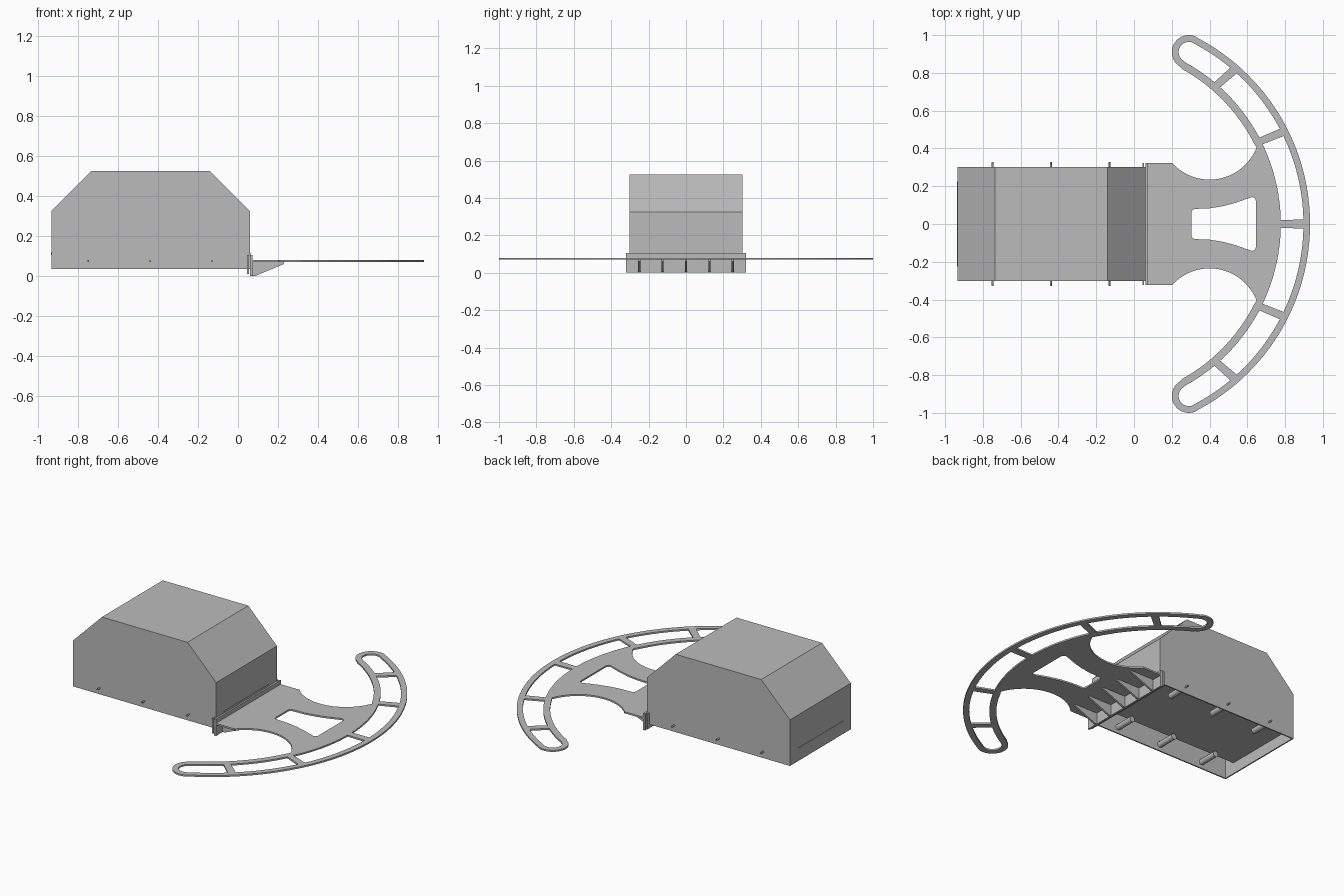
import bpy, bmesh
from math import sin, cos, radians, pi
from mathutils import Matrix

cube = bpy.data.objects.get("Cube")
if cube:
    bpy.data.objects.remove(cube, do_unlink=True)

grey = bpy.data.materials.new("plain_grey")
grey.use_nodes = True
grey.diffuse_color = (0.5, 0.5, 0.5, 1)
grey.node_tree.nodes["Principled BSDF"].inputs["Base Color"].default_value = (0.5, 0.5, 0.5, 1)


def add_object(name, data):
    ob = bpy.data.objects.new(name, data)
    bpy.context.scene.collection.objects.link(ob)
    data.materials.append(grey)
    return ob


def from_bmesh(name, bm):
    bmesh.ops.recalc_face_normals(bm, faces=bm.faces)
    me = bpy.data.meshes.new(name)
    bm.to_mesh(me)
    bm.free()
    return add_object(name, me)


def box(name, x0, x1, half_y, z0, z1):
    bm = bmesh.new()
    bmesh.ops.create_cube(bm, size=1)
    bmesh.ops.scale(bm, vec=(x1 - x0, 2 * half_y, z1 - z0), verts=bm.verts)
    bmesh.ops.translate(bm, vec=((x0 + x1) / 2, 0, (z0 + z1) / 2), verts=bm.verts)
    return from_bmesh(name, bm)


def prism(name, profile, y0, y1, open_bottom=False):
    """Extrude an x-z profile along y; the first profile edge is the bottom."""
    bm = bmesh.new()
    face = bm.faces.new([bm.verts.new((x, y0, z)) for x, z in profile])
    ext = bmesh.ops.extrude_face_region(bm, geom=[face])["geom"]
    verts = [g for g in ext if isinstance(g, bmesh.types.BMVert)]
    bmesh.ops.translate(bm, vec=(0, y1 - y0, 0), verts=verts)
    bmesh.ops.recalc_face_normals(bm, faces=bm.faces)
    if open_bottom:
        low = [f for f in bm.faces if f.normal.z < -0.9]
        bmesh.ops.delete(bm, geom=low, context="FACES")
    me = bpy.data.meshes.new(name)
    bm.to_mesh(me)
    bm.free()
    return add_object(name, me)


def rod(name, x, z, y0, y1, radius):
    bm = bmesh.new()
    turn = Matrix.Translation((x, (y0 + y1) / 2, z)) @ Matrix.Rotation(pi / 2, 4, "X")
    bmesh.ops.create_cone(bm, cap_ends=True, segments=20, radius1=radius,
                          radius2=radius, depth=abs(y1 - y0), matrix=turn)
    ob = from_bmesh(name, bm)
    for p in ob.data.polygons:
        p.use_smooth = abs(p.normal.y) < 0.5
    return ob


def arc(cx, cy, r, a0, a1, n=16):
    """Points on an arc, angles in degrees."""
    angles = [radians(a0 + (a1 - a0) * i / n) for i in range(n + 1)]
    return [(cx + r * cos(a), cy + r * sin(a)) for a in angles]


def flip(points):
    return [(x, -y) for x, y in reversed(points)]


# Hollow housing with chamfered ends, open underneath
shell = prism("housing", [(-0.935, 0.035), (0.06, 0.035), (0.06, 0.325), (-0.14, 0.525),
                          (-0.735, 0.525), (-0.935, 0.325)], -0.302, 0.302, open_bottom=True)
wall = shell.modifiers.new("wall", "SOLIDIFY")
wall.thickness = 0.008
wall.offset = -1
wall.use_even_offset = True

# Floor board whose ends pass through slots in the housing
box("floor_board", -0.937, 0.062, 0.224, 0.105, 0.117)

# Screws through the side walls into inner standoffs
for side, label in ((1, "left"), (-1, "right")):
    for i in range(3):
        x = -0.75 + 0.31 * i
        rod(f"screw_{label}_{i + 1}", x, 0.075, side * 0.29, side * 0.327, 0.005)
        rod(f"standoff_{label}_{i + 1}", x, 0.075, side * 0.296, side * 0.17, 0.018)

# Mounting plates and support ribs
box("inner_mounting_plate", 0.044, 0.054, 0.322, 0.01, 0.105)
box("outer_mounting_plate", 0.06, 0.072, 0.322, 0, 0.105)
for i in range(5):
    y = -0.25 + 0.125 * i
    prism(f"support_rib_{i + 1}", [(0.07, 0.0), (0.085, 0.0), (0.23, 0.06), (0.23, 0.072),
                                   (0.07, 0.072)], y - 0.006, y + 0.006)

# Bumper plate outline: outer arc, round tip, inner arc, concave neck
OUT, INN = -0.18, -0.2
TIP = (0.29, 0.91)
half = (arc(OUT, 0, 1.112, 0, 62.3, 40)[1:]
        + arc(*TIP, 0.09, 64, 240, 20)
        + arc(INN, 0, 0.938, 61, 26.8, 24)
        + arc(0.4, 0.502, 0.267, -21, -138, 24)
        + [(0.2, 0.322), (0.07, 0.322)])
loops = [half + flip(half) + [(OUT + 1.112, 0)]]

# Slots between the spokes
for a0, a1 in ((1.25, 25.6), (27.9, 47.8)):
    slot = arc(OUT, 0, 1.077, a0, a1) + arc(INN, 0, 0.977, a1, a0)
    loops += [slot, flip(slot)]
end_slot = (arc(OUT, 0, 1.077, 50.2, 62, 10) + arc(*TIP, 0.054, 64, 240)
            + arc(INN, 0, 0.977, 61, 50.2, 10))
loops += [end_slot, flip(end_slot)]

# Flared window in the neck
window = (arc(0.625, 0.122, 0.02, 0, 105, 6)
          + [(0.54, 0.113), (0.47, 0.094), (0.4, 0.083)]
          + arc(0.325, 0.06, 0.02, 90, 180, 6))
loops.append(window + flip(window))

curve = bpy.data.curves.new("bumper_outline", "CURVE")
curve.dimensions = "2D"
curve.fill_mode = "BOTH"
curve.extrude = 0.005
for points in loops:
    spline = curve.splines.new("POLY")
    spline.points.add(len(points) - 1)
    for p, (x, y) in zip(spline.points, points):
        p.co = (x, y, 0, 1)
    spline.use_cyclic_u = True
bumper = add_object("bumper_plate", curve)
bumper.location.z = 0.075

# Turn the outline into a mesh
for ob in bpy.context.selected_objects:
    ob.select_set(False)
bpy.context.view_layer.objects.active = bumper
bumper.select_set(True)
bpy.ops.object.convert(target="MESH")
bpy.ops.object.shade_smooth_by_angle()
